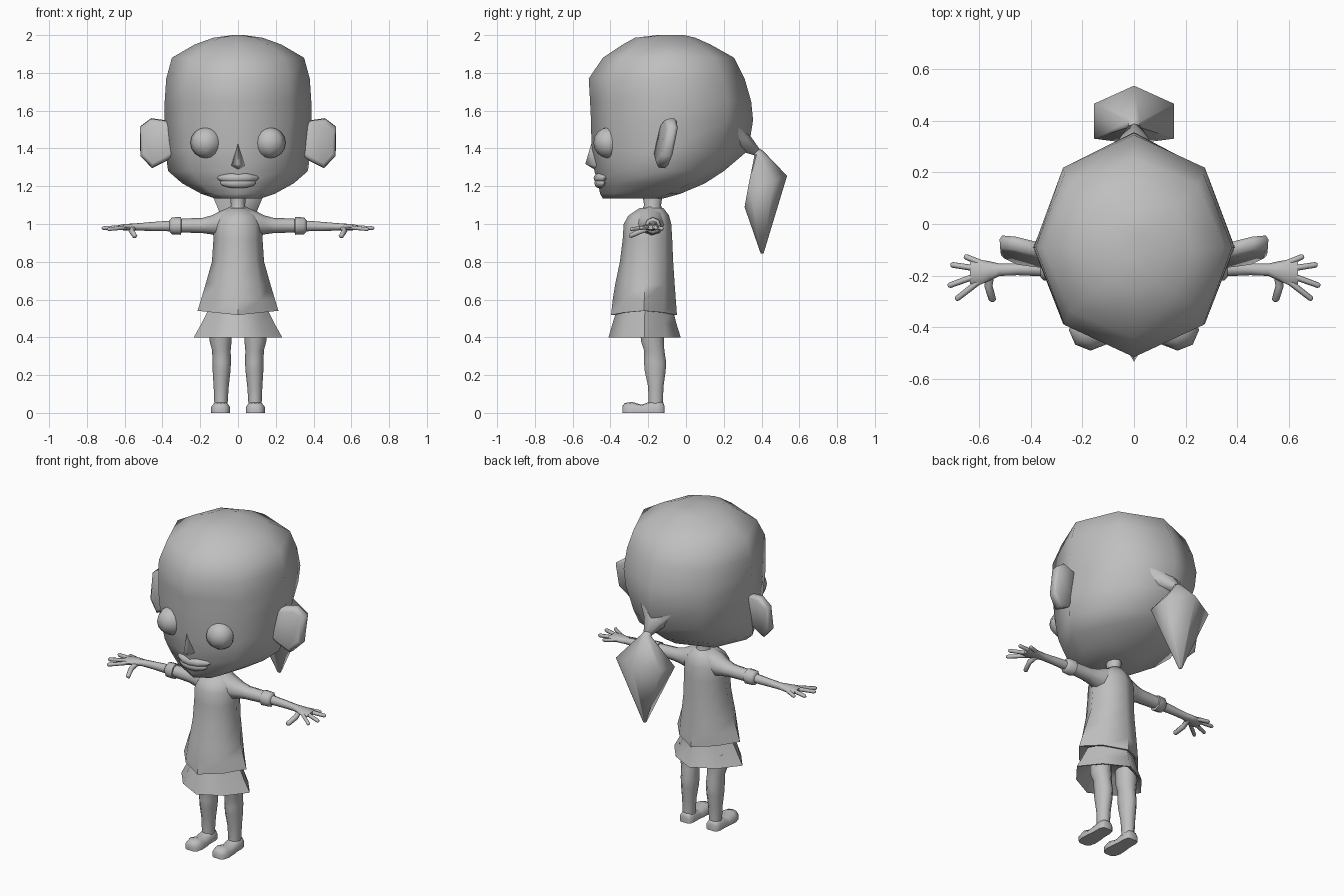
import bpy, bmesh, math
from mathutils import Vector

if "Cube" in bpy.data.objects:
    bpy.data.objects.remove(bpy.data.objects["Cube"])

grey = bpy.data.materials.new("plain grey")
grey.diffuse_color = (0.52, 0.52, 0.52, 1)
grey.use_nodes = True
grey.node_tree.nodes["Principled BSDF"].inputs["Base Color"].default_value = grey.diffuse_color
X, Y, Z = Vector((1, 0, 0)), Vector((0, 1, 0)), Vector((0, 0, 1))


def finish(name, bm, angle=60):
    bmesh.ops.recalc_face_normals(bm, faces=bm.faces)
    me = bpy.data.meshes.new(name)
    bm.to_mesh(me)
    bm.free()
    me.materials.append(grey)
    ob = bpy.data.objects.new(name, me)
    bpy.context.collection.objects.link(ob)
    bpy.ops.object.select_all(action='DESELECT')
    ob.select_set(True)
    bpy.context.view_layer.objects.active = ob
    bpy.ops.object.shade_smooth_by_angle(angle=math.radians(angle))
    return ob


def loft(name, rings, angle=60, side=1):
    """Skin a stack of equal-sized rings and cap both ends; side=-1 mirrors in x."""
    bm = bmesh.new()
    rows = [[bm.verts.new((p[0] * side, p[1], p[2])) for p in r] for r in rings]
    n = len(rows[0])
    for a, b in zip(rows, rows[1:]):
        for i in range(n):
            j = (i + 1) % n
            bm.faces.new((a[i], a[j], b[j], b[i]))
    bm.faces.new(rows[0])
    bm.faces.new(rows[-1])
    return finish(name, bm, angle)


def oval(c, a, b, u=X, v=Y, n=8, diagonal=1):
    """Ring of n points; diagonal < 1 pulls every other point inwards."""
    c = Vector(c)
    return [c + (u * a * math.cos(t) + v * b * math.sin(t)) * (diagonal if i % 2 else 1)
            for i, t in ((i, 2 * math.pi * i / n) for i in range(n))]


def skull_ring(z, w, front, back, mid, cheek, nape):
    """Eight-sided ring; cheek and nape pull in the front and back diagonals."""
    pts = []
    for i in range(8):
        c, s = math.cos(i * math.pi / 4), math.sin(i * math.pi / 4)
        k = (nape if s > 0 else cheek) if i % 2 else 1
        pts.append((w * c * k, mid + ((back - mid) if s > 0 else (mid - front)) * s * (1 + k) / 2, z))
    return pts


# Head with swept-back hair
loft("head", [skull_ring(*r) for r in (
    (1.135, .12, -.44, -.12, -.27, 1, 1),
    (1.16, .195, -.455, -.03, -.22, 1, 1),
    (1.215, .295, -.465, .10, -.17, .95, 1),
    (1.28, .37, -.485, .20, -.12, .93, .95),
    (1.39, .385, -.50, .33, -.10, .96, .85),
    (1.55, .39, -.503, .355, -.09, 1, .95),
    (1.65, .388, -.508, .345, -.09, 1, 1),
    (1.77, .38, -.515, .31, -.09, 1, 1),
    (1.88, .35, -.44, .255, -.09, 1, 1),
    (1.95, .23, -.335, .13, -.10, 1, 1),
    (1.986, .13, -.27, .05, -.11, 1, 1),
    (2.0, .03, -.15, -.01, -.10, 1, 1))], 75)

# Ponytail: tapered hair gathers at a tie, then a wide middle and a pointed end
middle = [(.155, .33, 1.2), (.155, .465, 1.225), (0, .535, 1.255),
          (-.155, .465, 1.225), (-.155, .33, 1.2), (0, .31, 1.09)]


def six(y, z, a, b, slope):
    up = Vector((0, math.cos(slope), math.sin(slope)))
    return [Vector((0, y, z)) + X * a * math.cos(t) + up * b * math.sin(t)
            for t in (math.radians(d) for d in (-30, 30, 90, 150, 210, 270))]


loft("gathered_hair", [six(.22, 1.50, .18, .11, 1.0), six(.31, 1.43, .07, .05, 1.0),
                       six(.375, 1.38, .025, .022, .8)], 90)
loft("ponytail", [six(.35, 1.395, .025, .024, .9), six(.385, 1.375, .028, .026, .5),
                  middle, six(.403, .845, .01, .008, 0)], 70)

# Eyes
for s, tag in ((1, "left"), (-1, "right")):
    bm = bmesh.new()
    bmesh.ops.create_uvsphere(bm, u_segments=8, v_segments=8, radius=1)
    for v in bm.verts:
        v.co = Vector((s * .168 + v.co.x * .084, -.41 + v.co.y * .08, 1.43 + v.co.z * .082))
    finish(tag + "_eye", bm)

# Nose
bm = bmesh.new()
for p in ((0, -.50, 1.43), (0, -.533, 1.318), (.035, -.475, 1.31),
          (-.035, -.475, 1.31), (0, -.47, 1.28), (0, -.45, 1.35)):
    bm.verts.new(p)
bmesh.ops.convex_hull(bm, input=bm.verts)
finish("nose", bm, 100)

# Lips: two flattened ovals curved around the face
for name, z, w, h, d in (("upper_lip", 1.243, .113, .027, .032), ("lower_lip", 1.217, .095, .028, .028)):
    bm = bmesh.new()
    bmesh.ops.create_uvsphere(bm, u_segments=12, v_segments=6, radius=1)
    for v in bm.verts:
        x = v.co.x * w
        v.co = Vector((x, -.457 + v.co.y * d + 2.6 * x * x, z + v.co.z * h))
    finish(name, bm)

# Ears: outlined slabs leaning back
outline = [(.34, 1.54), (.39, 1.55), (.46, 1.56), (.52, 1.515),
           (.517, 1.36), (.455, 1.295), (.385, 1.33), (.34, 1.36)]


def ear_ring(y, k):
    return [(.44 + (x - .44) * k, y + .17 * (z - 1.43) + .2 * (x - .44), 1.43 + (z - 1.43) * k)
            for x, z in outline]


# Sleeve, cuff, forearm and hand as (x, z, half depth, half height, y)
ARM = [(.03, 1.01, .085, .085, -.19), (.10, 1.0, .07, .066, -.187), (.14, .995, .054, .05, -.182),
       (.19, .992, .042, .04, -.178), (.30, .992, .037, .037, -.175)]
CUFF = [(.30, .99, .034, .034, -.175), (.302, .99, .045, .047, -.175), (.35, .99, .043, .045, -.175),
        (.362, .99, .03, .03, -.175)]
HAND = [(.34, .99, .028, .029, -.175), (.45, .987, .023, .024, -.175), (.52, .985, .024, .02, -.177),
        (.56, .984, .038, .018, -.182), (.60, .983, .05, .017, -.187), (.635, .982, .044, .012, -.188)]
FINGERS = [((.59, -.152, .982), (.657, -.124, .975)), ((.61, -.172, .984), (.71, -.157, .978)),
           ((.61, -.20, .984), (.72, -.24, .978)), ((.59, -.215, .982), (.69, -.293, .972)),
           ((.555, -.19, .98), (.563, -.24, .962), (.547, -.30, .935))]


def along_x(rows):
    return [oval((x, y, z), a, b, Y, Z, 8) for x, z, a, b, y in rows]


def digit(points, r):
    """Six-sided finger following its points."""
    pts = [Vector(p) for p in points]
    d = (pts[-1] - pts[0]).normalized()
    u = d.cross(Z).normalized()
    v = u.cross(d)
    last = pts[-1]
    rings = [oval(p, r, r, u, v, 6) for p in pts[:-1]]
    return rings + [oval(last - d * .008, r * .9, r * .9, u, v, 6), oval(last, r * .45, r * .45, u, v, 6)]


# Leg as (z, y, half width, half depth, x) and shoe as (y, top, half width)
LEG = [(.03, -.16, .035, .04, .09), (.07, -.16, .036, .04, .09), (.14, -.16, .040, .043, .089),
       (.22, -.163, .047, .058, .087), (.27, -.164, .049, .062, .086), (.33, -.168, .049, .056, .088),
       (.38, -.178, .058, .064, .092), (.47, -.18, .06, .066, .094)]
SHOE = [(-.337, .035, .022), (-.325, .052, .040), (-.285, .058, .050), (-.235, .043, .047),
        (-.20, .056, .042), (-.15, .065, .042), (-.122, .058, .036), (-.115, .04, .026)]


def shoe_ring(y, top, w):
    x = .092
    return [(x - w, y, 0), (x + w, y, 0), (x + w, y, top * .55), (x + w * .65, y, top * .92),
            (x, y, top), (x - w * .65, y, top * .92), (x - w, y, top * .55)]


for s, tag in ((1, "left_"), (-1, "right_")):
    loft(tag + "ear", [ear_ring(-.137, .8), ear_ring(-.125, .97), ear_ring(-.09, 1),
                       ear_ring(-.075, .88)], 70, s)
    loft(tag + "sleeve", along_x(ARM), 60, s)
    loft(tag + "cuff", along_x(CUFF), 50, s)
    loft(tag + "forearm_and_palm", along_x(HAND), 70, s)
    for i, f in enumerate(FINGERS):
        thumb = i == 4
        loft(tag + ("thumb" if thumb else "finger_%d" % (i + 1)), digit(f, .016 if thumb else .012), 70, s)
    loft(tag + "leg", [oval((x, y, z), a, b, n=10) for z, y, a, b, x in LEG], 60, s)
    loft(tag + "shoe", [shoe_ring(*r) for r in SHOE], 60, s)


def trunk(rows):
    """Stack of eight-sided rings given as (z, half width, front, back, diagonal)."""
    return [oval((0, (f + b) / 2, z), w, (b - f) / 2, n=8, diagonal=k) for z, w, f, b, k in rows]


# Neck
loft("neck", trunk([(1.02, .075, -.25, -.10, 1), (1.075, .045, -.232, -.125, 1),
                    (1.10, .038, -.222, -.132, 1), (1.18, .042, -.235, -.12, 1)]))

# Tunic, whose hem dips in the middle and has pointed sides
tunic = trunk([(.56, .15, -.35, -.09, .85), (.53, .205, -.385, -.06, .85), (.53, .214, -.397, -.048, .85),
               (.60, .196, -.388, -.054, .88), (.68, .172, -.375, -.06, .92), (.80, .138, -.35, -.068, .98),
               (.92, .130, -.335, -.073, 1), (1.0, .128, -.33, -.078, 1), (1.045, .105, -.305, -.09, 1),
               (1.085, .05, -.245, -.12, 1)])
for ring in tunic[1:3]:
    for p in ring:
        p.z += .022 * (abs(p.x) / .21) - .012
loft("tunic", tunic, 55)

# Skirt with a recessed underside
loft("skirt", trunk([(.47, .13, -.34, -.10, .9), (.402, .222, -.40, -.04, .86), (.40, .234, -.41, -.028, .86),
                     (.47, .195, -.39, -.05, .87), (.55, .155, -.365, -.07, .9)]), 55)
